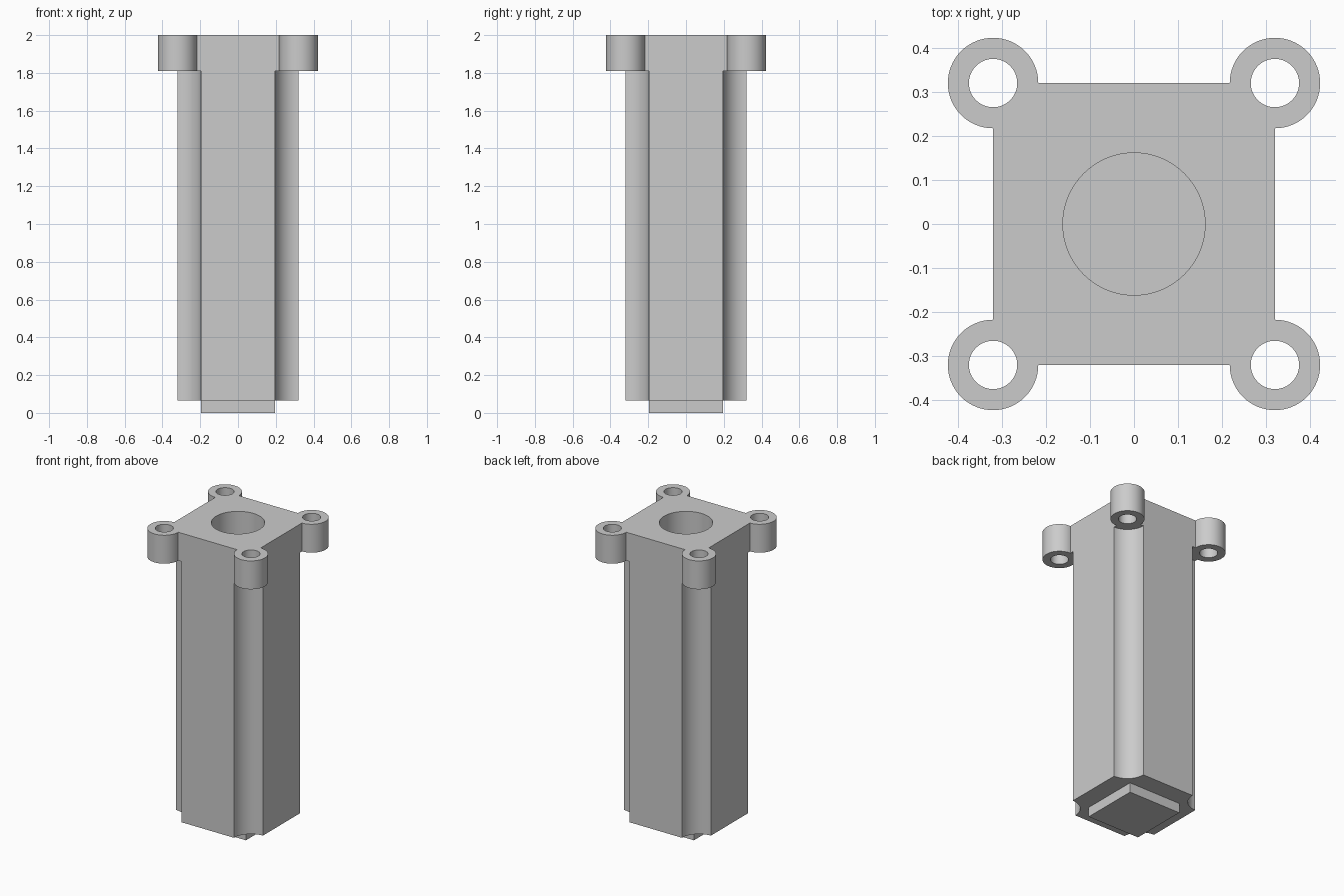
import bpy
import bmesh
import math
from mathutils import Matrix

cube = bpy.data.objects.get("Cube")
if cube:
    bpy.data.objects.remove(cube, do_unlink=True)

HALF = 0.321        # half width of the column, also the lug centres
BASE = 0.065        # underside of the column
LUG_Z = 1.81        # underside of the lugs
TOP = 2.0

grey = bpy.data.materials.new("plain grey")
grey.use_nodes = True
colour = (0.6, 0.6, 0.6, 1)
grey.diffuse_color = colour
grey.node_tree.nodes["Principled BSDF"].inputs["Base Color"].default_value = colour


def make(name, bm):
    mesh = bpy.data.meshes.new(name)
    bm.to_mesh(mesh)
    bm.free()
    mesh.materials.append(grey)
    obj = bpy.data.objects.new(name, mesh)
    bpy.context.collection.objects.link(obj)
    return obj


def block(name, half, z0, z1):
    bm = bmesh.new()
    bmesh.ops.create_cube(bm, size=1, matrix=Matrix.Translation((0, 0, (z0 + z1) / 2))
                          @ Matrix.Diagonal((2 * half, 2 * half, z1 - z0, 1)))
    return make(name, bm)


def cylinders(name, centres, radius, z0, z1):
    bm = bmesh.new()
    for x, y in centres:
        bmesh.ops.create_cone(bm, cap_ends=True, segments=64, radius1=radius, radius2=radius,
                              depth=z1 - z0, matrix=Matrix.Translation((x, y, (z0 + z1) / 2)))
    return make(name, bm)


def combine(target, other, operation):
    mod = target.modifiers.new(operation.lower(), 'BOOLEAN')
    mod.operation = operation
    mod.solver = 'EXACT'
    mod.object = other
    bpy.context.view_layer.objects.active = target
    bpy.ops.object.modifier_apply(modifier=mod.name)
    bpy.data.objects.remove(other, do_unlink=True)


corners = [(sx * HALF, sy * HALF) for sx in (-1, 1) for sy in (-1, 1)]
column = block("column", HALF, BASE, TOP)

# Concave grooves down the four corners, stopping below the lugs
combine(column, cylinders("groove_cutter", corners, 0.126, -0.1, LUG_Z), 'DIFFERENCE')

# Round screw lugs on the top corners, with through holes
combine(column, cylinders("screw_lugs", corners, 0.103, LUG_Z, TOP), 'UNION')
combine(column, cylinders("screw_hole_cutter", corners, 0.055, LUG_Z - 0.1, TOP + 0.1), 'DIFFERENCE')

# Square locating plug underneath
combine(column, block("base_plug", 0.195, 0, BASE + 0.02), 'UNION')

# Deep blind bore in the top
combine(column, cylinders("bore_cutter", [(0, 0)], 0.162, 0.13, TOP + 0.1), 'DIFFERENCE')

bpy.ops.object.select_all(action='DESELECT')
column.select_set(True)
bpy.context.view_layer.objects.active = column
bpy.ops.object.shade_smooth_by_angle(angle=math.radians(30))
